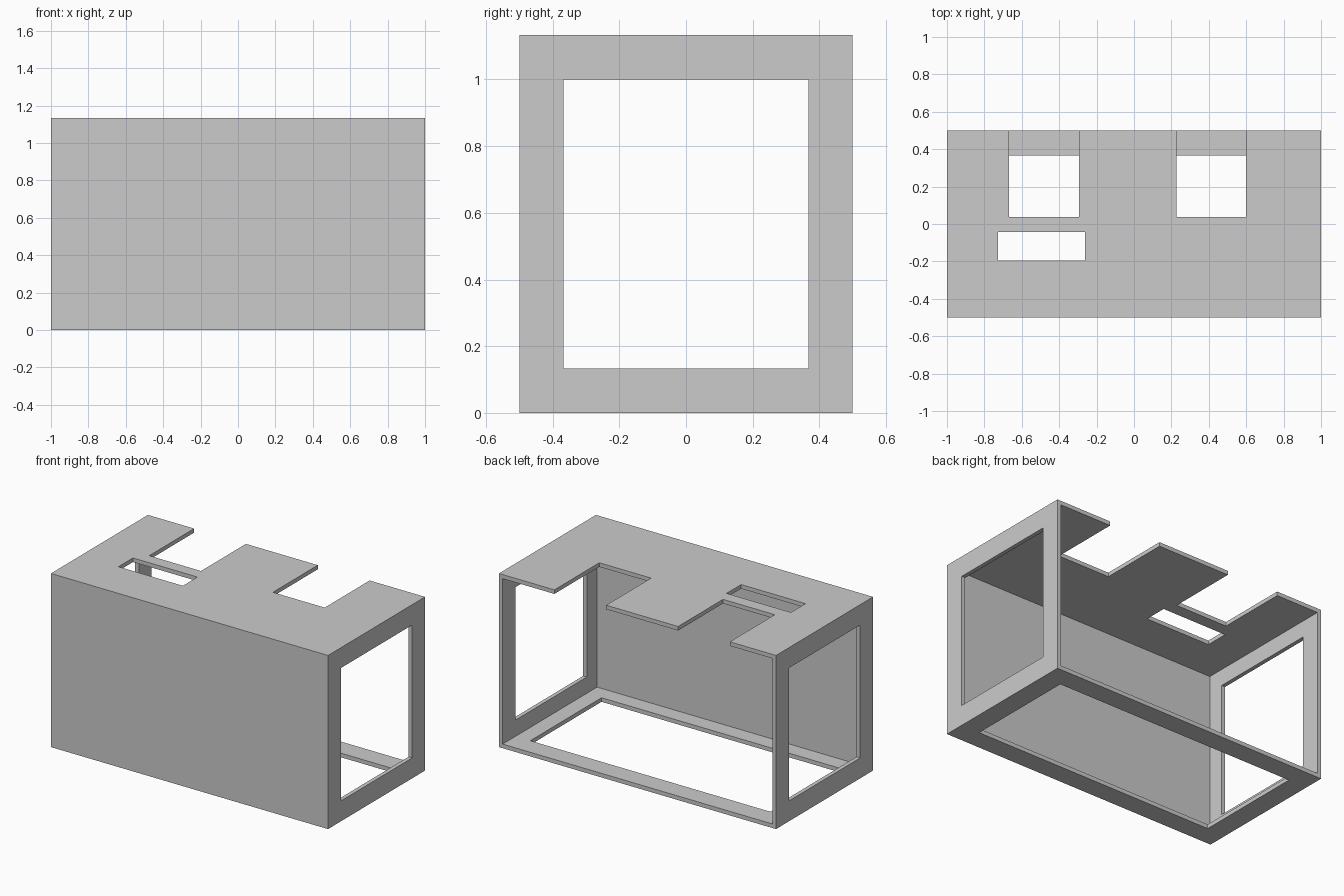
import bpy

if "Cube" in bpy.data.objects:
    bpy.data.objects.remove(bpy.data.objects["Cube"])

W, D, H = 1.0, 0.5, 1.133   # half width, half depth, height
T, B = 0.0267, 0.133        # panel thickness, frame border


def box(name, x, y, z):
    """Axis-aligned box from (min, max) pairs."""
    bpy.ops.mesh.primitive_cube_add(size=1)
    ob = bpy.context.object
    ob.name = name
    ob.location = [(a + b) / 2 for a, b in (x, y, z)]
    ob.scale = [b - a for a, b in (x, y, z)]
    bpy.ops.object.transform_apply(location=True, rotation=False, scale=True)
    return ob


def cut(target, *spans):
    cutter = box("cutter", *spans)
    cutter.hide_render = True
    mod = target.modifiers.new("cut", "BOOLEAN")
    mod.operation = "DIFFERENCE"
    mod.solver = "EXACT"
    mod.object = cutter
    bpy.context.view_layer.objects.active = target
    bpy.ops.object.modifier_apply(modifier=mod.name)
    bpy.data.objects.remove(cutter)


# Outer housing, hollowed out and open at the back
housing = box("housing", (-W, W), (-D, D), (0, H))
cut(housing, (-W + T, W - T), (-D + T, D + 0.2), (T, H - T))

# Framed openings through both sides and the floor
cut(housing, (-W - 0.2, W + 0.2), (-D + B, D - B), (B, H - B))
cut(housing, (-W + B, W - B), (-D + B, D - B), (-0.2, 0.2))

# Two notches in the back edge of the top, and one slot
top = (H - 0.2, H + 0.2)
for notch in ((-0.667, -0.293), (0.226, 0.6)):
    cut(housing, notch, (0.037, D + 0.2), top)
cut(housing, (-0.727, -0.262), (-0.194, -0.044), top)
